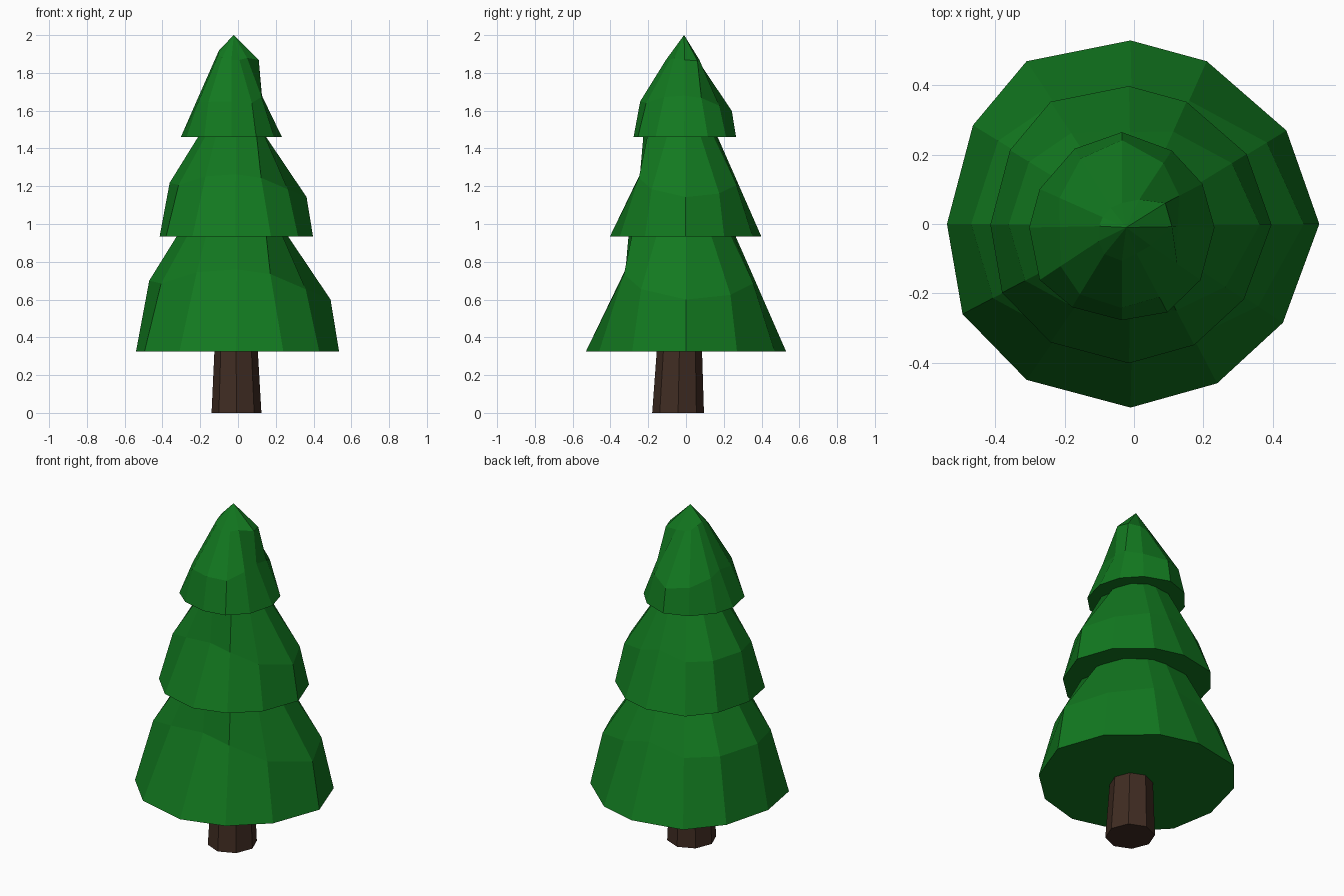
import bpy, bmesh
from math import cos, sin, pi
from mathutils import Vector, Matrix

if "Cube" in bpy.data.objects:
    bpy.data.objects.remove(bpy.data.objects["Cube"])


def material(name, rgb):
    m = bpy.data.materials.new(name)
    m.diffuse_color = (*rgb, 1)
    m.use_nodes = True
    m.node_tree.nodes["Principled BSDF"].inputs["Base Color"].default_value = m.diffuse_color
    return m


def loft(name, rings, tip, mat, matrix=Matrix()):
    """Skin matching rings from bottom to top, closed with a flat base and a tip point or flat cap."""
    bm = bmesh.new()
    loops = [[bm.verts.new(p) for p in ring] for ring in rings]
    n = len(loops[0])
    for a, b in zip(loops, loops[1:]):
        for i in range(n):
            j = (i + 1) % n
            bm.faces.new((a[i], a[j], b[j], b[i]))
    bm.faces.new(loops[0][::-1])
    if tip:
        apex = bm.verts.new(tip)
        for i in range(n):
            bm.faces.new((loops[-1][i], loops[-1][(i + 1) % n], apex))
    else:
        bm.faces.new(loops[-1])
    bm.transform(matrix)
    bmesh.ops.recalc_face_normals(bm, faces=bm.faces)
    me = bpy.data.meshes.new(name)
    bm.to_mesh(me)
    bm.free()
    me.materials.append(mat)
    ob = bpy.data.objects.new(name, me)
    bpy.context.collection.objects.link(ob)
    return ob


green = material("needles", (0.006, 0.19, 0.014))
brown = material("bark", (0.051, 0.025, 0.016))

# Foliage ribs: hem x, y; shoulder radius, height; crown radius, height
ribs = [
    (0.535, 0.00, 0.49, 0.275, 0.13, 0.81),
    (0.44, 0.27, 0.45, 0.30, 0.12, 0.83),
    (0.21, 0.47, 0.39, 0.36, 0.12, 0.88),
    (-0.01, 0.53, 0.355, 0.40, 0.13, 0.91),
    (-0.31, 0.47, 0.42, 0.36, 0.16, 0.87),
    (-0.465, 0.285, 0.46, 0.37, 0.19, 0.83),
    (-0.54, 0.00, 0.47, 0.375, 0.20, 0.81),
    (-0.495, -0.26, 0.46, 0.36, 0.18, 0.81),
    (-0.31, -0.45, 0.385, 0.42, 0.20, 0.83),
    (-0.01, -0.53, 0.32, 0.435, 0.287, 0.81),
    (0.24, -0.46, 0.37, 0.41, 0.28, 0.80),
    (0.43, -0.285, 0.43, 0.33, 0.18, 0.81),
]
hem, shoulder, crown = [], [], []
for x, y, r1, h1, r2, h2 in ribs:
    d = Vector((x, y, 0))
    hem.append(d)
    shoulder.append(d.normalized() * r1 + Vector((0, 0, h1)))
    crown.append(d.normalized() * r2 + Vector((0, 0, h2)))

# Three tiers: the same shape scaled, the top one turned a quarter
for name, pos, s, turn in (
    ("lower_foliage", (0, 0, 0.325), 1.0, 0),
    ("middle_foliage", (-0.007, -0.002, 0.935), 0.755, 0),
    ("top_foliage", (-0.035, -0.005, 1.46), 0.505, pi / 2),
):
    m = Matrix.Translation(pos) @ Matrix.Rotation(turn, 4, 'Z') @ Matrix.Scale(s, 4)
    loft(name, [hem, shoulder, crown], (-0.01, -0.025, 1.07), green, m)

# Tapered octagonal trunk
def octagon(cx, cy, rx, ry, z):
    return [(cx + rx * cos(i * pi / 4), cy + ry * sin(i * pi / 4), z) for i in range(8)]

loft("trunk", [octagon(-0.008, -0.042, 0.132, 0.137, 0),
               octagon(-0.01, -0.035, 0.115, 0.12, 0.325),
               octagon(-0.01, -0.03, 0.105, 0.11, 0.5)], None, brown)
